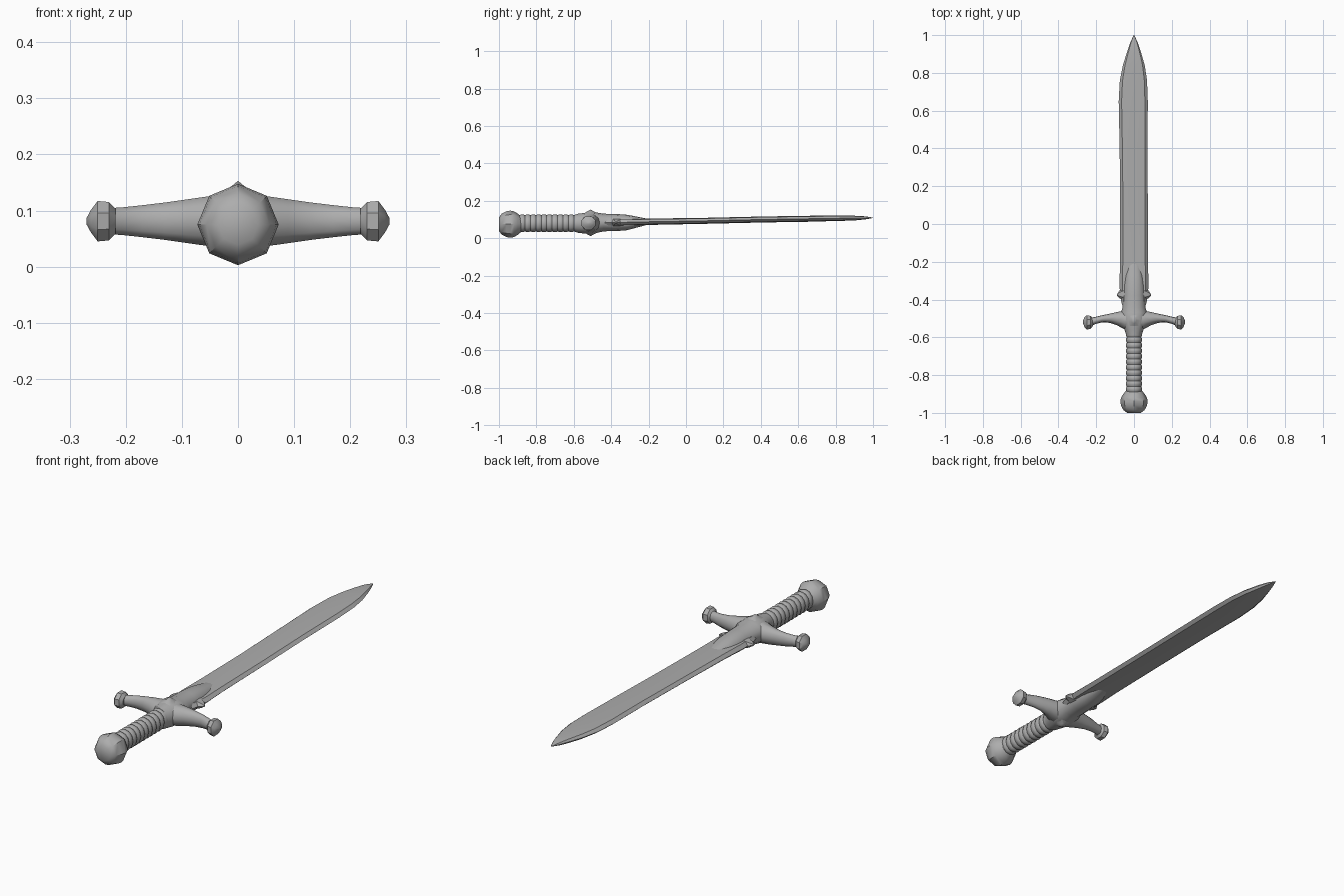
import bpy, bmesh, math
from mathutils import Vector

steel = bpy.data.materials.new("grey_steel")
steel.diffuse_color = (0.42, 0.42, 0.42, 1)


def ring(n, turn=0.0):
    """Unit circle of n points."""
    return [(math.cos(2 * math.pi * i / n + turn), math.sin(2 * math.pi * i / n + turn))
            for i in range(n)]


def finish(name, bm, angle):
    bmesh.ops.recalc_face_normals(bm, faces=bm.faces[:])
    me = bpy.data.meshes.new(name)
    bm.to_mesh(me)
    bm.free()
    me.materials.append(steel)
    ob = bpy.data.objects.new(name, me)
    bpy.context.collection.objects.link(ob)
    bpy.ops.object.select_all(action='DESELECT')
    ob.select_set(True)
    bpy.context.view_layer.objects.active = ob
    bpy.ops.object.shade_smooth_by_angle(angle=math.radians(angle))
    return ob


def loft(name, sections, profile, side=0, angle=50):
    """Skin a profile through (position, half size, half height).
    side = 0 runs along y; side = +1 or -1 runs along x."""
    bm = bmesh.new()
    loops = []
    for (x, y, z), a, b in sections:
        if side:
            pts = [(side * x, y + u * a, z + v * b) for u, v in profile]
        else:
            pts = [(x + u * a, y, z + v * b) for u, v in profile]
        loops.append([bm.verts.new(p) for p in pts])
    n = len(profile)
    for l0, l1 in zip(loops, loops[1:]):
        for i in range(n):
            j = (i + 1) % n
            bm.faces.new((l0[i], l0[j], l1[j], l1[i]))
    bm.faces.new(loops[0])
    bm.faces.new(loops[-1])
    return finish(name, bm, angle)


# Pommel: squat faceted ball
loft("pommel", [((0, y, 0.075), r, r) for y, r in
                [(-1.0, 0.036), (-0.985, 0.056), (-0.96, 0.069), (-0.94, 0.0725),
                 (-0.92, 0.069), (-0.9, 0.057), (-0.882, 0.042)]], ring(8), angle=40)

# Grip: wrapped handle with raised rings
grip = []
turns = 11
for k in range(turns):
    y = -0.89 + 0.32 * k / turns
    step = 0.32 / turns
    grip += [((0, y, 0.08), 0.038, 0.043), ((0, y + 0.35 * step, 0.08), 0.043, 0.048),
             ((0, y + 0.7 * step, 0.08), 0.043, 0.048)]
grip.append(((0, -0.56, 0.08), 0.044, 0.05))
loft("grip", grip, ring(12))

# Guard centre, narrowing into a tongue over the blade root
loft("guard_centre", [((0, y, z), a, b) for y, z, a, b in
                      [(-0.585, 0.08, 0.042, 0.05), (-0.56, 0.08, 0.05, 0.053),
                       (-0.53, 0.081, 0.064, 0.057), (-0.5, 0.082, 0.072, 0.058),
                       (-0.47, 0.083, 0.07, 0.053), (-0.44, 0.084, 0.06, 0.047),
                       (-0.38, 0.084, 0.058, 0.046), (-0.32, 0.084, 0.055, 0.042),
                       (-0.27, 0.086, 0.048, 0.031), (-0.21, 0.088, 0.035, 0.017),
                       (-0.17, 0.088, 0.02, 0.01)]], ring(12), angle=60)

# Pointed studs above and below the guard
for label, s in (("upper", 1), ("lower", -1)):
    bm = bmesh.new()
    base = [bm.verts.new((0.035 * u, -0.51 + 0.042 * v, 0.082 + s * 0.048)) for u, v in ring(8)]
    mid = [bm.verts.new((0.012 * u, -0.51 + 0.018 * v, 0.082 + s * 0.061)) for u, v in ring(8)]
    tip = bm.verts.new((0, -0.51, 0.082 + s * 0.071))
    for i in range(8):
        j = (i + 1) % 8
        bm.faces.new((base[i], base[j], mid[j], mid[i]))
        bm.faces.new((mid[i], mid[j], tip))
    bm.faces.new(base)
    finish(label + "_stud", bm, 40)

# Guard arms with flared, pointed ends; blade root spurs
arm = [(0.0, -0.51, 0.062, 0.054), (0.05, -0.508, 0.05, 0.047), (0.09, -0.501, 0.035, 0.041),
       (0.13, -0.499, 0.024, 0.035), (0.17, -0.502, 0.019, 0.03),
       (0.205, -0.511, 0.019, 0.026), (0.235, -0.52, 0.024, 0.024)]
knob = [(0.218, -0.52, 0.022, 0.024), (0.23, -0.521, 0.037, 0.037),
        (0.25, -0.521, 0.041, 0.039), (0.262, -0.52, 0.029, 0.022),
        (0.27, -0.518, 0.008, 0.006)]
for label, s in (("right", 1), ("left", -1)):
    loft(label + "_guard_arm", [((x, y, 0.081), a, b) for x, y, a, b in arm], ring(10), s)
    loft(label + "_arm_knob", [((x, y, 0.081), a, b) for x, y, a, b in knob],
         ring(8, math.pi / 8), s, 35)
    loft(label + "_blade_spur", [((0.045, -0.37, 0.084), 0.04, 0.024),
                                 ((0.075, -0.372, 0.084), 0.022, 0.013),
                                 ((0.089, -0.375, 0.084), 0.005, 0.004)], ring(6), s, 40)

# Blade: shallow central ridge, bevelled edges, slight rise toward the tip
edge = [(1, 0), (0.8, 0.78), (0, 1), (-0.8, 0.78), (-1, 0), (-0.8, -0.78), (0, -1), (0.8, -0.78)]
loft("blade", [((x, y, z), a, b) for x, y, z, a, b in
               [(0, -0.45, 0.084, 0.055, 0.022), (0, -0.41, 0.084, 0.068, 0.021),
                (0, -0.33, 0.085, 0.077, 0.019), (0, -0.2, 0.088, 0.074, 0.017),
                (0, 0.1, 0.093, 0.073, 0.016), (-0.002, 0.4, 0.1, 0.074, 0.016),
                (-0.004, 0.65, 0.104, 0.077, 0.016), (-0.003, 0.76, 0.106, 0.072, 0.015),
                (-0.001, 0.84, 0.107, 0.058, 0.014), (0, 0.91, 0.108, 0.037, 0.012),
                (0, 0.96, 0.109, 0.02, 0.008), (0, 1.0, 0.109, 0.002, 0.001)]],
     edge, angle=30)
